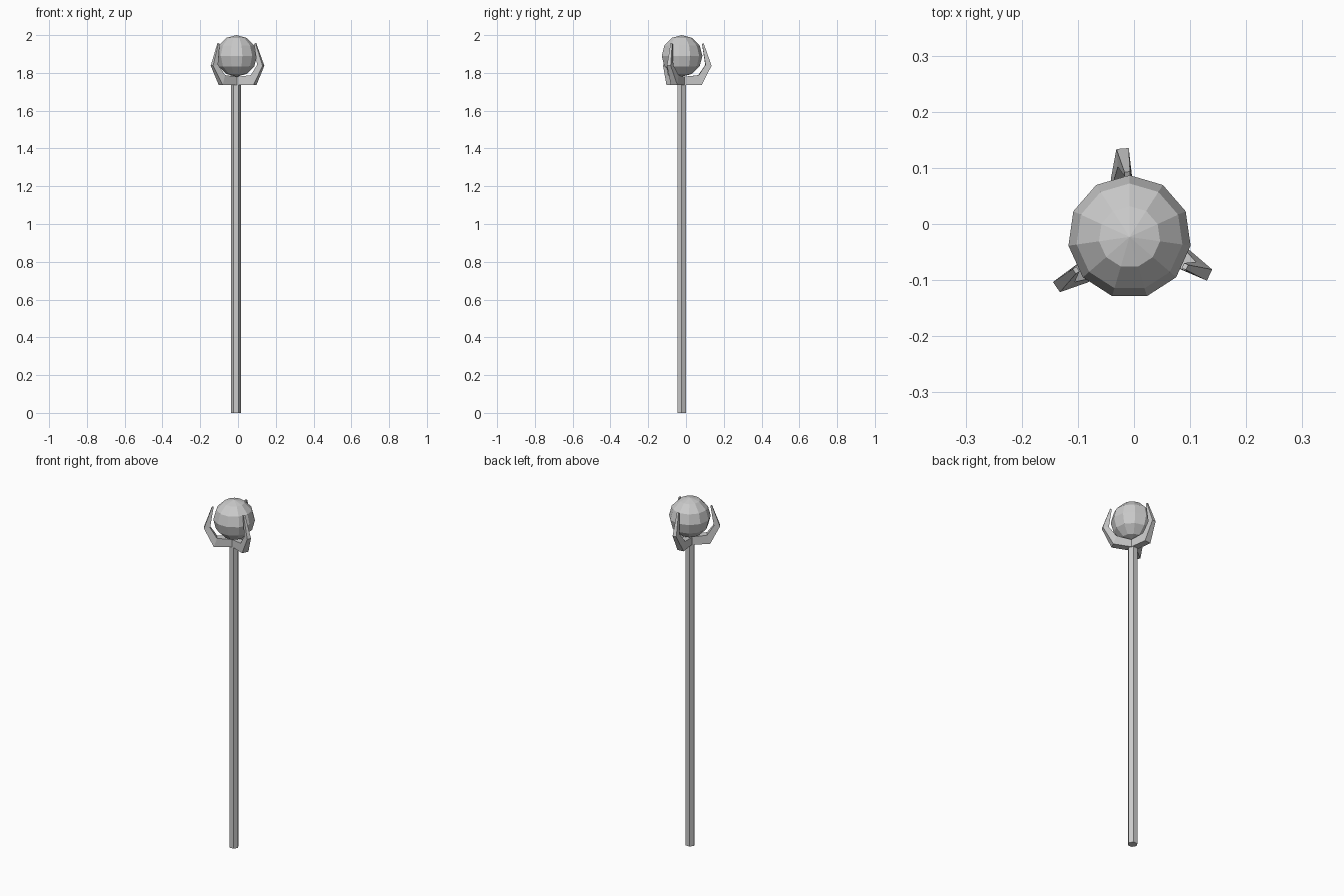
import bpy, bmesh
from math import radians, cos, sin

if "Cube" in bpy.data.objects:
    bpy.data.objects.remove(bpy.data.objects["Cube"])

CX, CY = -0.008, -0.023   # staff axis

# shaft: slim hexagonal pole
bpy.ops.mesh.primitive_cylinder_add(vertices=6, radius=0.026, depth=1.775,
                                    location=(CX - 0.002, CY, 0.8875),
                                    rotation=(0, 0, radians(30)))
bpy.context.object.name = "shaft"

# orb: faceted sphere
bpy.ops.mesh.primitive_uv_sphere_add(segments=11, ring_count=6, radius=0.11,
                                     location=(CX, CY, 1.89))
bpy.context.object.name = "orb"

# claw sections: outer (r, z), inner (r, z), width, sideways shift
SECTIONS = [
    ((0.0, 1.737), (0.0, 1.778), 0.040, 0.0),
    ((0.106, 1.737), (0.090, 1.788), 0.038, 0.006),
    ((0.158, 1.838), (0.126, 1.842), 0.022, 0.0),
    ((0.116, 1.957), (0.108, 1.953), 0.010, -0.005),
]


def claw(name, angle):
    bm = bmesh.new()
    ca, sa = cos(angle), sin(angle)
    rings = []
    for outer, inner, w, shift in SECTIONS:
        ring = []
        for (r, z), side in ((outer, -1), (outer, 1), (inner, 1), (inner, -1)):
            t = shift + side * w / 2
            ring.append(bm.verts.new((CX + r * ca - t * sa, CY + r * sa + t * ca, z)))
        rings.append(ring)
    for a, b in zip(rings, rings[1:]):
        for i in range(4):
            j = (i + 1) % 4
            bm.faces.new((a[i], a[j], b[j], b[i]))
    bm.faces.new(rings[0])
    bm.faces.new(rings[-1])
    bmesh.ops.recalc_face_normals(bm, faces=bm.faces)
    me = bpy.data.meshes.new(name)
    bm.to_mesh(me)
    bm.free()
    bpy.context.collection.objects.link(bpy.data.objects.new(name, me))


# three claws gripping the orb
for k, label in enumerate(("back", "left", "right")):
    claw("claw_" + label, radians(94.5 + 120 * k))
